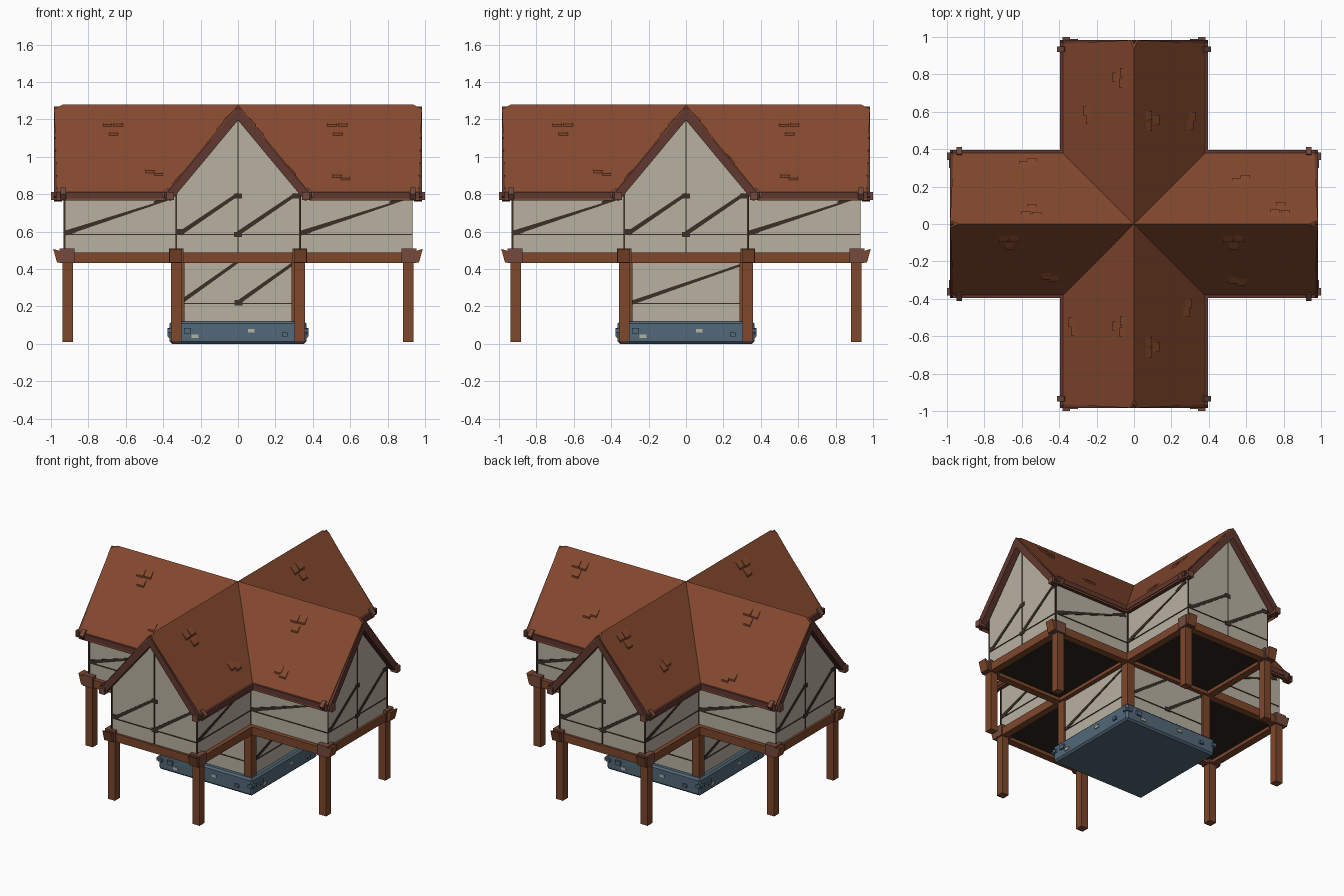
import bpy, bmesh, math
from mathutils import Vector as V, Matrix

if "Cube" in bpy.data.objects:
    bpy.data.objects.remove(bpy.data.objects["Cube"])


def mat(name, hexcol):
    m = bpy.data.materials.new(name)
    c = [int(hexcol[i:i + 2], 16) / 255 for i in (0, 2, 4)]
    m.diffuse_color = [((x + .055) / 1.055) ** 2.4 for x in c] + [1]
    m.use_nodes = True
    m.node_tree.nodes["Principled BSDF"].inputs["Base Color"].default_value = m.diffuse_color
    return m


ROOF = mat("roof_tile_brown", "85492E")
WOOD = mat("post_wood", "7D472B")
BLOCK = mat("joint_reddish_brown", "744A3D")
TRIM = mat("trim_dark_brown", "60382F")
PLASTER = mat("plaster", "B8B1A1")
LINE = mat("timber_line", "3A3027")
DARK = mat("floor_dark", "2A221A")
SLATE = mat("slate_base", "526878")
STONE = mat("pale_stone", "B5B3A8")


def prism(bm, pts, off):
    """Closed solid from a polygon swept by an offset."""
    off = V(off)
    a = [bm.verts.new(V(p)) for p in pts]
    b = [bm.verts.new(V(p) + off) for p in pts]
    n = len(a)
    bm.faces.new(a)
    bm.faces.new(b[::-1])
    for i in range(n):
        bm.faces.new((a[i], b[i], b[(i + 1) % n], a[(i + 1) % n]))


def box(bm, lo, hi):
    (x, y, z), (X, Y, Z) = lo, hi
    prism(bm, [(x, y, z), (X, y, z), (X, Y, z), (x, Y, z)], (0, 0, Z - z))


def cube(bm, c, s):
    box(bm, [c[i] - s[i] / 2 for i in range(3)], [c[i] + s[i] / 2 for i in range(3)])


def face(bm, *pts):
    return bm.faces.new([bm.verts.new(V(p)) for p in pts])


def finish(name, bm, m, turns=4, normals=True):
    """Repeat the part around the centre and make the object."""
    if turns > 1:
        src = bm.faces[:] + bm.edges[:] + bm.verts[:]
        for k in range(1, turns):
            d = bmesh.ops.duplicate(bm, geom=src)
            bmesh.ops.rotate(bm, verts=[g for g in d["geom"] if isinstance(g, bmesh.types.BMVert)],
                             cent=(0, 0, 0), matrix=Matrix.Rotation(k * math.pi / 2, 3, 'Z'))
    if normals:
        bmesh.ops.recalc_face_normals(bm, faces=bm.faces[:])
    me = bpy.data.meshes.new(name)
    bm.to_mesh(me)
    bm.free()
    me.materials.append(m)
    ob = bpy.data.objects.new(name, me)
    bpy.context.collection.objects.link(ob)
    return ob


RIDGE, SLOPE = 1.28, .48 / .39
new = bmesh.new

# roof: each arm has two slopes meeting in 45 degree valleys, with a clipped ridge end
bm = new()
T = V((0, 0, -.035))
for s in (1, -1):
    prism(bm, [(0, 0, RIDGE), (0, -.935, RIDGE), (s * .02, -.983, 1.255),
               (s * .39, -.965, .80), (s * .39, -.39, .80)], T)
prism(bm, [(0, -.935, RIDGE), (.02, -.983, 1.255), (-.02, -.983, 1.255)], T)
finish("roof", bm, ROOF)

# raised loose tiles on the slopes
bm = new()
CLUSTERS = [(-.08, .78), (.10, .55), (-.08, -.55), (.10, -.66), (.78, .08),
            (.53, -.10), (-.55, .07), (-.67, -.10)]
SINGLES = [(-.24, .58), (.30, .55), (-.32, -.55), (.28, -.45), (.57, .23),
           (.55, -.30), (-.57, .32), (-.45, -.28)]
spots = [(p, d) for p in CLUSTERS for d in ((-.028, -.02), (.03, -.022), (.004, .018))]
spots += [(p, d) for p in SINGLES for d in ((-.02, 0), (.025, .012))]
for (x, y), (du, dv) in spots:
    along_y = abs(y) > abs(x)
    u, v = (y, x) if along_y else (x, y)
    sg = 1 if v > 0 else -1
    u, v = u + du, abs(v) + dv
    pts = []
    for a, b in ((-1, -1), (1, -1), (1, 1), (-1, 1)):
        uu, vv = u + a * .025, v + b * .017
        h = RIDGE - vv * SLOPE + (.012 if b > 0 else .003)
        pts.append((sg * vv, uu, h) if along_y else (uu, sg * vv, h))
    prism(bm, pts, (0, 0, -.02))
finish("loose_roof_tiles", bm, ROOF, 1)

# gable boards, with squared tips
bm = new()
n = V((.48, 0, .39)).normalized() * .025
for s in (1, -1):
    prism(bm, [(0, -.985, 1.268), (s * .395, -.985, .788), (s * .36, -.985, .762),
               (0, -.985, 1.195)], (0, .045, 0))
# eave beams under the roof edge
    x0, x1 = sorted((s * .35, s * .395))
    box(bm, (x0, -.97, .778), (x1, -.37, .812))
finish("gable_boards_and_eaves", bm, TRIM)

# beam tips at the roof corners
bm = new()
for s in (1, -1):
    cube(bm, (s * .362, -.975, .79), (.042, .05, .042))
    prism(bm, [(s * .345, -.95, .80), (s * .375, -.95, .835), (s * .412, -.95, .80),
               (s * .385, -.95, .765)], (0, .03, 0))
finish("eave_beam_tips", bm, BLOCK)

# upper walls: gable end and two sides of each arm; lower core walls
bm = new()
W, E, Z0, ZE = .33, .93, .455, .835
face(bm, (-W, -E, Z0), (W, -E, Z0), (W, -E, ZE), (0, -E, ZE + W * SLOPE), (-W, -E, ZE))
face(bm, (W, -E, Z0), (W, -W, Z0), (W, -W, ZE), (W, -E, ZE))
face(bm, (-W, -W, Z0), (-W, -E, Z0), (-W, -E, ZE), (-W, -W, ZE))
face(bm, (-W, -W, .1), (W, -W, .1), (W, -W, Z0), (-W, -W, Z0))
finish("plaster_walls", bm, PLASTER, 4, False)

# undersides of the overhanging floors
bm = new()
face(bm, (-W, -W, Z0), (W, -W, Z0), (W, -E, Z0), (-W, -E, Z0))
finish("floor_undersides", bm, DARK, 4, False)


# thin timber lines on the walls
def plates(bm, origin, U, N, strips):
    o, U, N = V(origin), V(U), V(N)
    for (u0, z0, u1, z1, w0, w1) in strips:
        d = V((u1 - u0, z1 - z0)).normalized()
        p = V((-d.y, d.x))
        c = [V((u0, z0)) + p * w0, V((u1, z1)) + p * w1, V((u1, z1)) - p * w1, V((u0, z0)) - p * w0]
        prism(bm, [o + U * q.x + V((0, 0, q.y)) for q in c], N * .004)


bm = new()
gable = [(0, .46, 0, 1.22, .003, .003), (-.33, .585, .33, .585, .003, .003),
         (-.33, .46, -.33, .82, .004, .004), (.33, .46, .33, .82, .004, .004)]
for u in (-.31, 0):
    gable.append((u, .59, u + .31, .80, .012, .009))
for u, z in ((0, .585), (0, .79), (-.31, .60), (.31, .79)):
    gable.append((u - .022, z, u + .022, z, .014, .014))
plates(bm, (0, -E, 0), (1, 0, 0), (0, -1, 0), gable)
side = [(0, .585, .60, .585, .003, .003), (0, .59, .57, .775, .013, .004),
        (.004, .46, .004, .82, .004, .004), (.0, .592, .06, .602, .014, .009),
        (.48, .755, .58, .785, .006, .014)]
plates(bm, (W, -E, 0), (0, 1, 0), (1, 0, 0), side)
plates(bm, (-W, -W, 0), (0, -1, 0), (-1, 0, 0), side)
finish("upper_timber_lines", bm, LINE)

# lower wall lines: two braces on front and back, one long brace on the sides
for nm, axis, braces in (("front_back", 0, [(-.31, .22, 0, .44, .011, .008), (0, .22, .31, .44, .011, .008),
                                            (-.02, .22, .025, .22, .014, .014)]),
                         ("side", 1, [(-.29, .22, .29, .42, .011, .006)])):
    bm = new()
    for s in (1, -1):
        U, N = ((s, 0, 0), (0, -s, 0)) if axis == 0 else ((0, s, 0), (s, 0, 0))
        plates(bm, V(N) * W, U, N, braces + [(-.3, .215, .3, .215, .003, .003)])
    finish(nm + "_lower_timber_lines", bm, LINE, 1)

# frame of floor beams around each arm
bm = new()
for y in (-.92, -.335):
    box(bm, (-.34, y - .025, .432), (.34, y + .025, .488))
for s in (1, -1):
    cube(bm, (s * .335, -.63, .46), (.05, .60, .056))
    # flared beam ends
    x0, x1 = s * .30, s * .365
    prism(bm, [(x0, -.95, .435), (x0, -.968, .435), (x0, -.988, .508), (x0, -.95, .495)], (x1 - x0, 0, 0))
finish("floor_beams", bm, WOOD)

# joint blocks on the outer corners
bm = new()
for s in (1, -1):
    cube(bm, (s * .33, -.915, .47), (.078, .08, .078))
finish("joint_blocks", bm, BLOCK)

# outer posts to the ground and inner posts on the base
bm = new()
for s in (1, -1):
    cube(bm, (s * .33, -.91, .225), (.054, .054, .43))
cube(bm, (.315, -.315, .28), (.058, .058, .34))
finish("posts", bm, WOOD)

# stone base with a sloping top edge
bm = new()
box(bm, (-.365, -.365, 0), (.365, .365, .12))
base = finish("stone_base", bm, SLATE, 1)
bev = base.modifiers.new("soft_edge", 'BEVEL')
bev.width, bev.segments = .012, 1

# projecting stones in the base
bm = new()
for u, z, w in ((-.27, .07, .04), (.25, .05, .03), (.355, .07, .03), (-.345, .07, .03)):
    cube(bm, (u, -.367, z), (w, .022, w * .7))
finish("slate_stones", bm, SLATE)
bm = new()
for u, z in ((-.23, .04), (.07, .07)):
    cube(bm, (u, -.366, z), (.035, .012, .02))
finish("pale_stones", bm, STONE)
